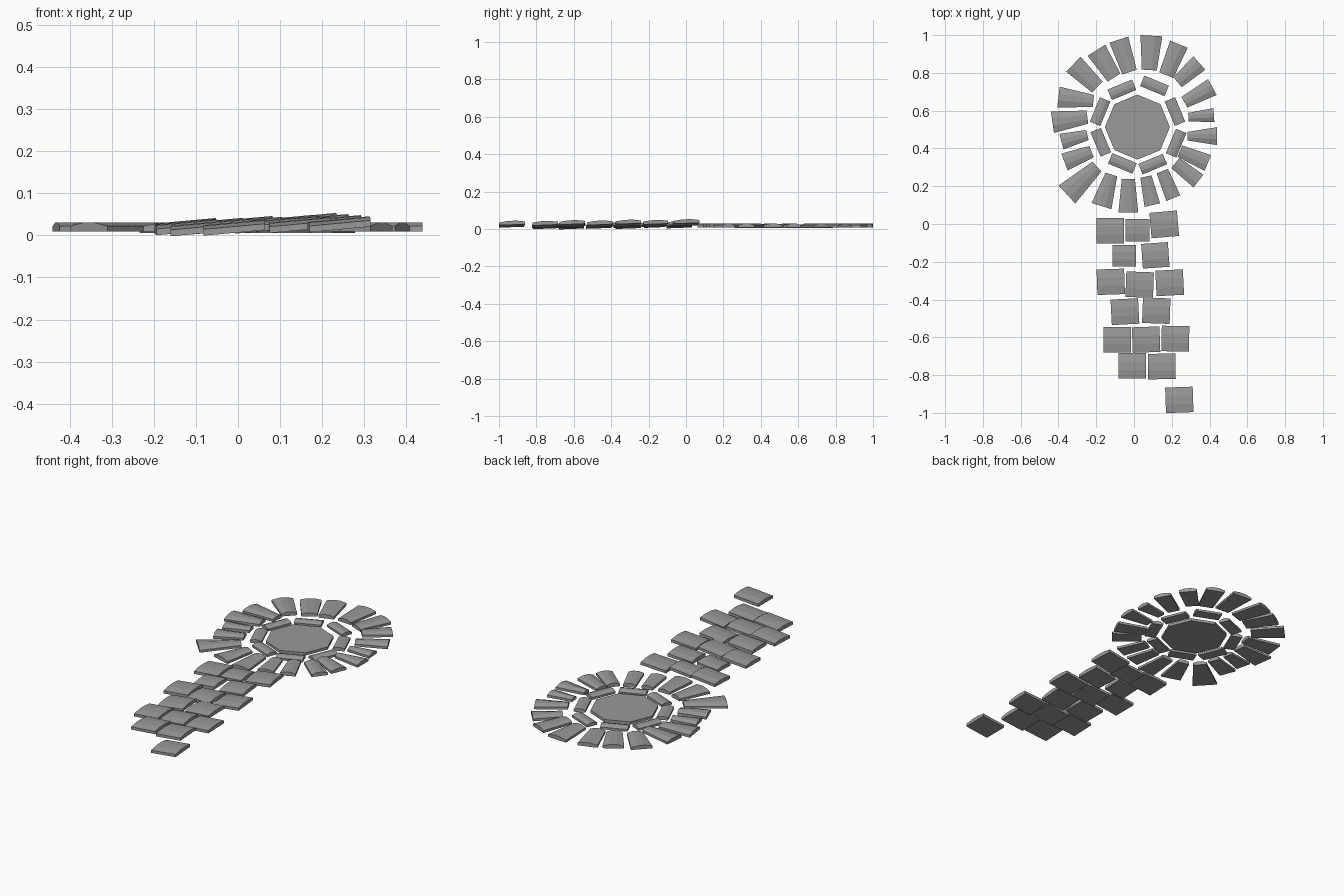
import bpy
import bmesh
from math import cos, sin, pi, radians
from mathutils import Vector

if "Cube" in bpy.data.objects:
    bpy.data.objects.remove(bpy.data.objects["Cube"])

CX, CY = 0.018, 0.513   # centre of the round paving

grey = bpy.data.materials.new("dark_stone")
grey.diffuse_color = (0.32, 0.32, 0.32, 1)
grey.use_nodes = True
grey.node_tree.nodes["Principled BSDF"].inputs["Base Color"].default_value = grey.diffuse_color


def make(name, verts, faces):
    me = bpy.data.meshes.new(name)
    me.from_pydata(verts, [], faces)
    bm = bmesh.new()
    bm.from_mesh(me)
    bmesh.ops.recalc_face_normals(bm, faces=bm.faces)
    bm.to_mesh(me)
    bm.free()
    me.materials.append(grey)
    ob = bpy.data.objects.new(name, me)
    bpy.context.collection.objects.link(ob)
    return ob


def stone(name, a, b, wa, wb, base, side, arch, segs=3):
    """Slab from a to b, flat below, gently arched across its width."""
    a, b = Vector(a), Vector(b)
    d = (b - a).normalized()
    n = Vector((-d.y, d.x))
    section = [(-0.5, 0)]
    for i in range(segs + 1):
        t = i / segs - 0.5
        section.append((t, side + arch * (1 - 4 * t * t)))
    section.append((0.5, 0))
    verts = []
    for p, w in ((a, wa), (b, wb)):
        for t, h in section:
            q = p + n * (w * t)
            verts.append((q.x, q.y, base(q) + h))
    k = len(section)
    faces = [(i, (i + 1) % k, k + (i + 1) % k, k + i) for i in range(k)]
    faces += [tuple(reversed(range(k))), tuple(range(k, 2 * k))]
    return make(name, verts, faces)


# central octagonal slab
ring = [(CX + 0.172 * cos(i * pi / 4), CY + 0.172 * sin(i * pi / 4)) for i in range(8)]
make("centre_slab",
     [(x, y, z) for z in (0.006, 0.021) for x, y in ring],
     [tuple(reversed(range(8))), tuple(range(8, 16))]
     + [(i, (i + 1) % 8, 8 + (i + 1) % 8, 8 + i) for i in range(8)])

# inner ring of curbs, starting at 22.5 degrees; values are radii
for i, r in enumerate((0.215, 0.236, 0.214, 0.214, 0.21, 0.208, 0.212, 0.222)):
    ang = radians(22.5 + 45 * i)
    mid = Vector((CX + r * cos(ang), CY + r * sin(ang)))
    t = Vector((-sin(ang), cos(ang))) * 0.07
    stone(f"inner_curb_{i + 1}", mid - t, mid + t, 0.06, 0.06,
          lambda q: 0.006, 0.012, 0.008)

# outer ring wedges, in hundredths from the ring centre:
# outer x, outer y, inner x, inner y, outer width, inner width
wedges = [
    (7.4, 48.4, 6.3, 30.2, 11.6, 8), (22, 43.9, 15.3, 27.5, 10, 8),
    (32.8, 33.9, 21.2, 23.8, 9.5, 7), (39.7, 21.2, 24.9, 13.2, 9.5, 6.5),
    (40.5, 6.3, 27, 5.3, 7.5, 4.5), (42.1, -4.8, 26.5, -4.8, 9.5, 4.5),
    (37.3, -19, 22.5, -12.7, 9, 6.5), (32.3, -28.6, 20.1, -19, 8.5, 7),
    (19, -37.6, 13.2, -23.3, 8, 6.5), (7.9, -41.3, 4.5, -26.2, 8.5, 6),
    (-4.8, -45.2, -4.8, -27.5, 10.5, 7), (-19, -41.8, -13.8, -25.1, 11, 6.5),
    (-37.3, -35.7, -21.4, -20.9, 13, 7), (-38.6, -18.5, -24.3, -13, 9.5, 6.5),
    (-40.2, -7.7, -26.5, -4.2, 8.5, 5.5), (-45, 2.6, -26.5, 5.3, 11.5, 7),
    (-41.8, 15.9, -23.3, 13.8, 11, 6.5), (-33.9, 33.3, -21.2, 21.2, 11, 8),
    (-21.7, 40.7, -12.4, 26.2, 11, 8), (-9.8, 46.3, -4.2, 29.1, 10.5, 8)]
for i, (ox, oy, ix, iy, wo, wi) in enumerate(wedges):
    stone(f"outer_wedge_{i + 1}",
          (CX + ix / 100, CY + iy / 100), (CX + ox / 100, CY + oy / 100),
          wi / 100, wo / 100, lambda q: 0.009, 0.013, 0.009)

# path slabs: x, y, turn in degrees, size factor
path = [
    (-0.127, -0.032, 0, 1), (0.016, -0.029, 0, 0.88), (0.158, 0.002, 5, 1),
    (-0.053, -0.164, 0, 0.85), (0.111, -0.162, 4, 0.97),
    (-0.125, -0.302, 2, 1), (0.028, -0.317, -2, 1), (0.187, -0.307, 3, 1),
    (-0.05, -0.46, 3, 1), (0.116, -0.455, -2, 1),
    (-0.09, -0.608, 0, 1), (0.062, -0.608, 2, 1), (0.217, -0.603, -1, 1),
    (-0.011, -0.746, 0, 1), (0.145, -0.75, 1, 1), (0.238, -0.927, 2, 1)]
for i, (x, y, turn, s) in enumerate(path):
    d = Vector((cos(radians(turn)), sin(radians(turn)))) * 0.073 * s
    c = Vector((x + 0.002, y - 0.004))
    # the path rises gently; each slab leans a little more than the path
    mid_z = 0.018 + 0.04 * c.x + 0.012 * c.y
    stone(f"path_slab_{i + 1}", c - d, c + d, 0.135 * s, 0.135 * s,
          lambda q: mid_z + 0.09 * (q.x - c.x) + 0.04 * (q.y - c.y), 0.015, 0.007)
